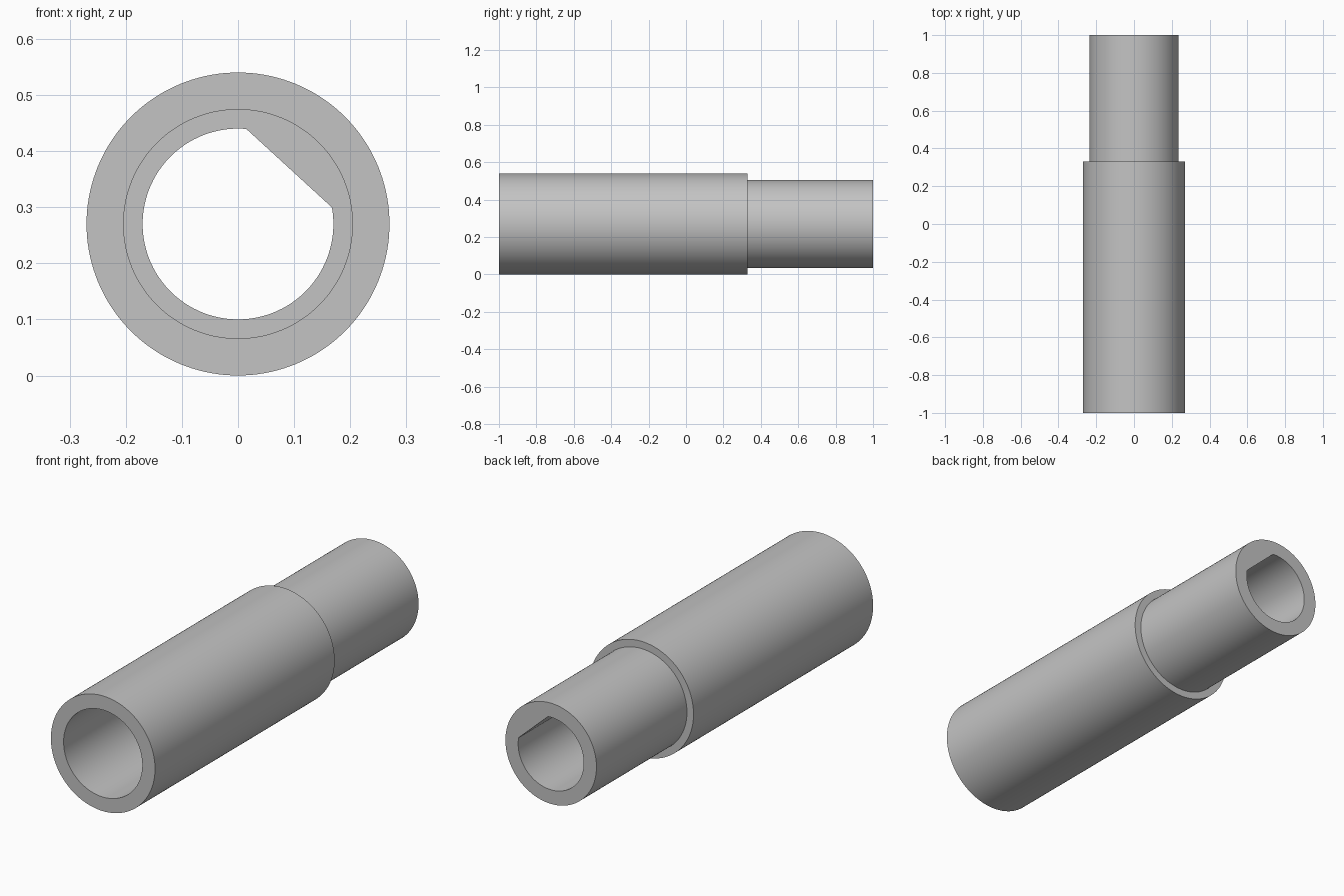
import bpy
import bmesh
from math import cos, sin, radians, tau

cube = bpy.data.objects.get("Cube")
if cube:
    bpy.data.objects.remove(cube, do_unlink=True)

SEGMENTS = 144
OUTER, NECK = 0.27, 0.236      # outside radii
SOCKET, BORE = 0.204, 0.17     # inside radii
SHOULDER = 0.33                # where the tube steps down
FLAT_MID, FLAT_HALF = radians(47.5), radians(37.5)

grey = bpy.data.materials.new("plain grey")
grey.use_nodes = True
colour = (0.55, 0.55, 0.55, 1)
grey.diffuse_color = colour
grey.node_tree.nodes["Principled BSDF"].inputs["Base Color"].default_value = colour


def ring(bm, y, radius, keyed=False):
    """Circle about the y axis; a keyed one is cut by a flat chord."""
    verts = []
    for i in range(SEGMENTS):
        a = tau * i / SEGMENTS
        r = radius
        if keyed and abs(a - FLAT_MID) < FLAT_HALF:
            r = radius * cos(FLAT_HALF) / cos(a - FLAT_MID)
        verts.append(bm.verts.new((r * cos(a), y, OUTER + r * sin(a))))
    return verts


# Stepped tube: outside front to back, then back through the bore
bm = bmesh.new()
rings = [
    ring(bm, -1, OUTER),
    ring(bm, SHOULDER, OUTER),
    ring(bm, SHOULDER, NECK),
    ring(bm, 1, NECK),
    ring(bm, 1, BORE, True),
    ring(bm, SHOULDER, BORE, True),
    ring(bm, SHOULDER, SOCKET),
    ring(bm, -1, SOCKET),
]
for a, b in zip(rings, rings[1:] + rings[:1]):
    for i in range(SEGMENTS):
        j = (i + 1) % SEGMENTS
        bm.faces.new((a[i], a[j], b[j], b[i]))
bmesh.ops.recalc_face_normals(bm, faces=bm.faces)

mesh = bpy.data.meshes.new("stepped_tube")
bm.to_mesh(mesh)
bm.free()
mesh.materials.append(grey)
tube = bpy.data.objects.new("stepped_tube", mesh)
bpy.context.collection.objects.link(tube)

# Smooth walls, crisp rims
bpy.ops.object.select_all(action="DESELECT")
tube.select_set(True)
bpy.context.view_layer.objects.active = tube
bpy.ops.object.shade_smooth_by_angle(angle=radians(25))
